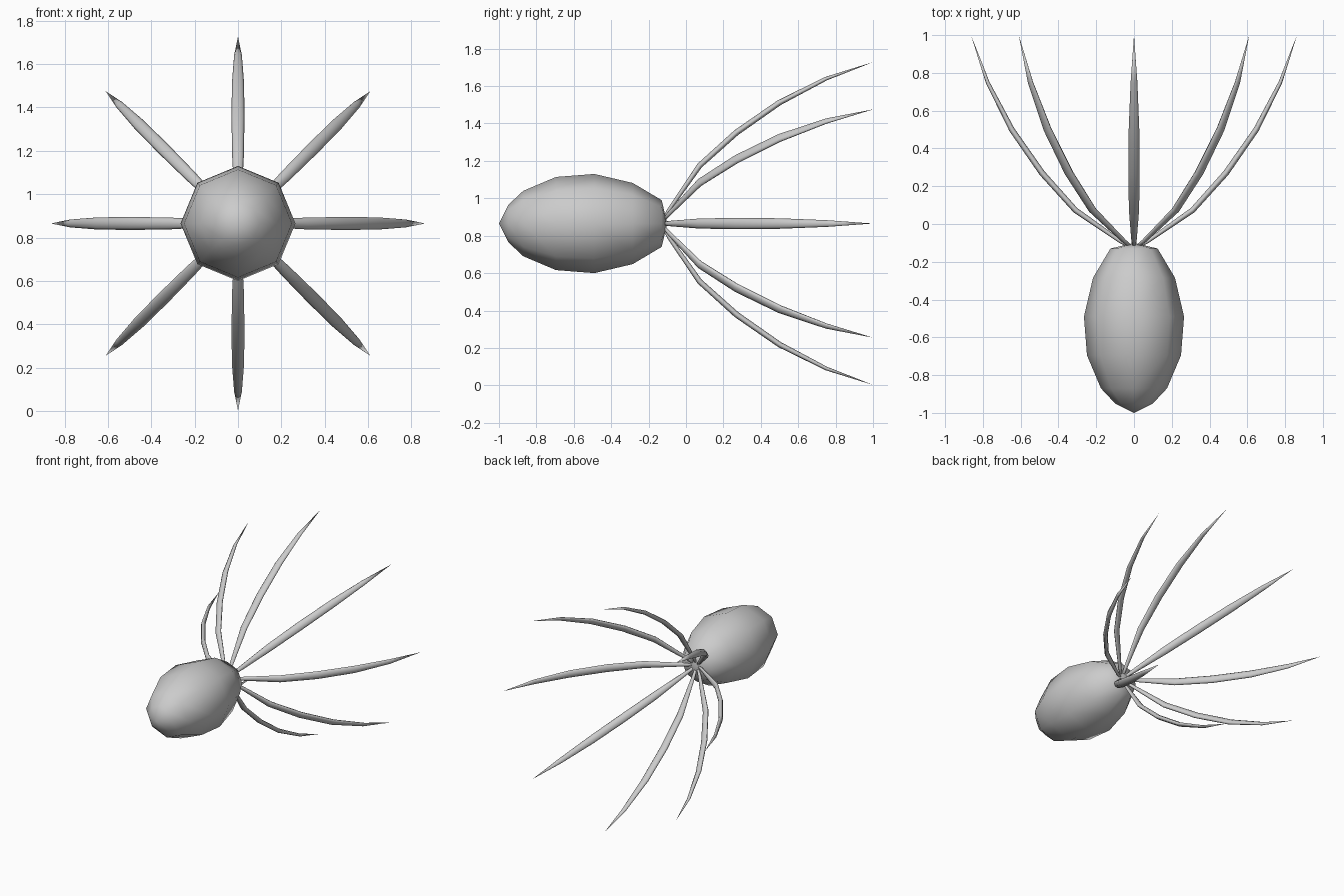
import bpy, bmesh, math
from mathutils import Vector, Matrix

if "Cube" in bpy.data.objects:
    bpy.data.objects.remove(bpy.data.objects["Cube"])

CZ = 0.865   # height of the central axis
SIDES = 8


def skin(bm, rings, start_tip=None, end_tip=None):
    """Bridge rings of points, optionally closing each end to a point."""
    loops = [[bm.verts.new(p) for p in ring] for ring in rings]
    n = len(loops[0])
    for a, b in zip(loops, loops[1:]):
        for i in range(n):
            j = (i + 1) % n
            bm.faces.new((a[i], a[j], b[j], b[i]))
    for tip, loop in ((start_tip, loops[0]), (end_tip, loops[-1])):
        if tip is None:
            bm.faces.new(loop)
        else:
            v = bm.verts.new(tip)
            for i in range(n):
                bm.faces.new((loop[i], loop[(i + 1) % n], v))
    bmesh.ops.recalc_face_normals(bm, faces=bm.faces[:])


def finish(bm, name):
    mesh = bpy.data.meshes.new(name)
    bm.to_mesh(mesh)
    bm.free()
    for p in mesh.polygons:
        p.use_smooth = True
    obj = bpy.data.objects.new(name, mesh)
    bpy.context.collection.objects.link(obj)
    return obj


# Egg-shaped eight-sided body turned around the y axis: (y, radius)
profile = [(-0.95, 0.10), (-0.87, 0.175), (-0.695, 0.249), (-0.49, 0.265),
           (-0.285, 0.217), (-0.13, 0.125)]
rings = []
for y, r in profile:
    rings.append([Vector((r * math.sin(k * math.tau / SIDES), y,
                          CZ + r * math.cos(k * math.tau / SIDES)))
                  for k in range(SIDES)])
bm = bmesh.new()
skin(bm, rings, Vector((0, -1, CZ)), Vector((0, -0.10, CZ)))
finish(bm, "body")

# One flattened, curved arm: (y, distance from axis, half width, half thickness)
path = [(-0.125, 0.015, 0.008, 0.008), (-0.09, 0.075, 0.014, 0.010),
        (0.073, 0.31, 0.027, 0.015), (0.27, 0.487, 0.030, 0.016),
        (0.50, 0.647, 0.028, 0.015), (0.75, 0.775, 0.018, 0.010)]
tip = Vector((0, 1.0, 0.863))
centres = [Vector((0, y, r)) for y, r, w, t in path] + [tip]
rings = []
for i, (y, r, w, t) in enumerate(path):
    d = (centres[i + 1] - centres[max(i - 1, 0)]).normalized()
    normal = Vector((0, -d.z, d.y))
    rings.append([centres[i] + Vector((w * math.cos(a), 0, 0)) + normal * t * math.sin(a)
                  for a in (k * math.tau / SIDES for k in range(SIDES))])

# Eight arms fanned around the axis
for k in range(8):
    bm = bmesh.new()
    skin(bm, rings, None, tip)
    turn = Matrix.Translation((0, 0, CZ)) @ Matrix.Rotation(k * math.tau / 8, 4, 'Y')
    bm.transform(turn)
    finish(bm, f"arm_{k + 1}")
